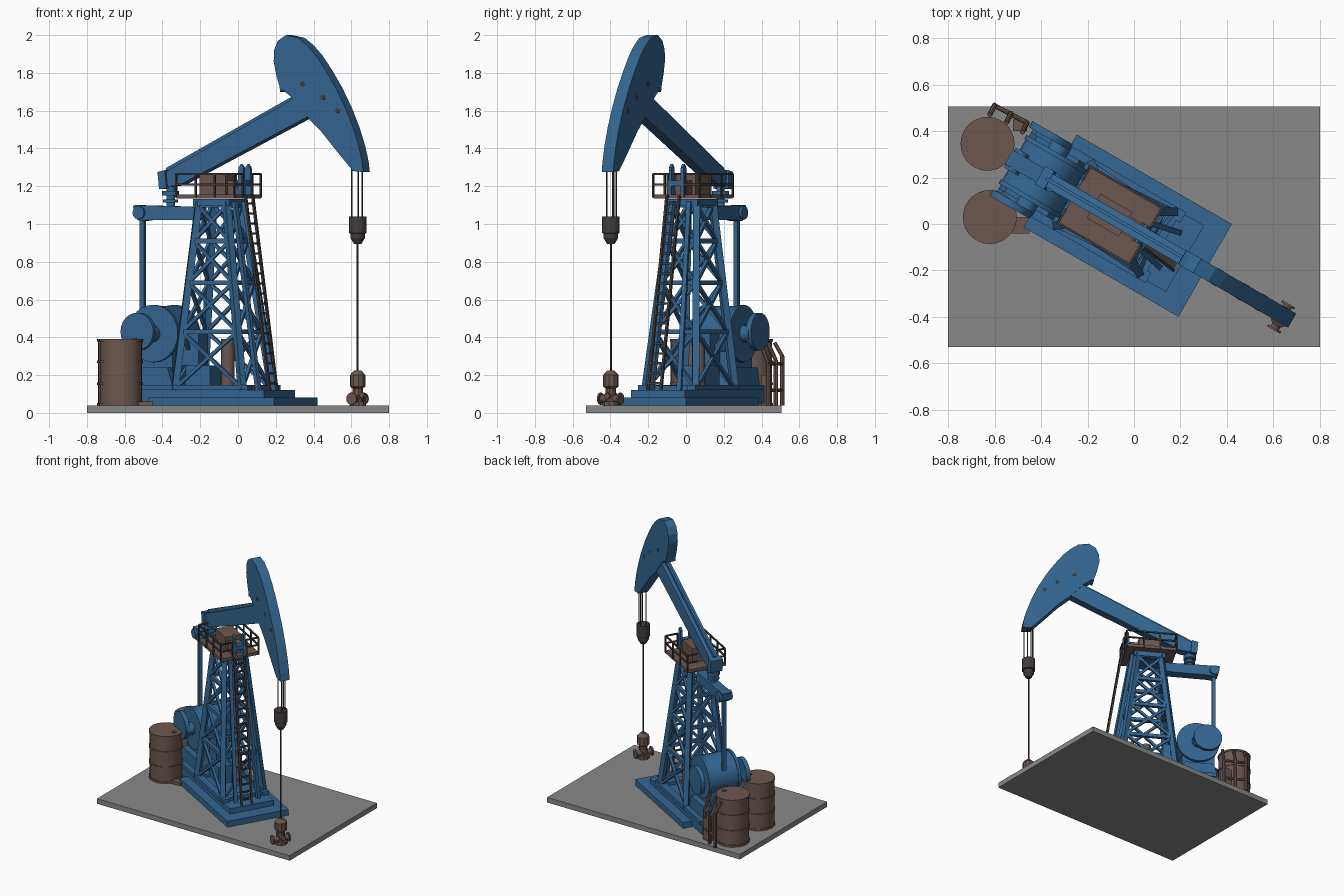
import bpy, bmesh, math
from mathutils import Matrix, Vector

if "Cube" in bpy.data.objects:
    bpy.data.objects.remove(bpy.data.objects["Cube"])

def mat(name, rgb):
    m = bpy.data.materials.new(name)
    m.diffuse_color = (*rgb, 1)
    m.use_nodes = True
    m.node_tree.nodes["Principled BSDF"].inputs["Base Color"].default_value = m.diffuse_color
    return m

BLUE = mat("blue paint", (0.035, 0.135, 0.29))
GREY = mat("concrete grey", (0.25, 0.25, 0.25))
BROWN = mat("rusty brown", (0.15, 0.095, 0.077))
DARK = mat("dark steel", (0.055, 0.047, 0.045))

# The pump's own frame: x runs along the beam, turned 30 degrees on the slab
RIG = Matrix.Translation((-0.01, -0.017, 0)) @ Matrix.Rotation(math.radians(-30), 4, 'Z')

class Part:
    """Collects simple solids into one named object."""
    def __init__(self, name, material, frame=RIG):
        self.name, self.material, self.frame, self.bm = name, material, frame, bmesh.new()

    def box(self, x0, x1, y0, y1, z0, z1):
        m = Matrix.Translation(((x0+x1)/2, (y0+y1)/2, (z0+z1)/2)) @ Matrix.Diagonal((x1-x0, y1-y0, z1-z0, 1))
        bmesh.ops.create_cube(self.bm, size=1, matrix=m)
        return self

    def bar(self, a, b, w, h=None):
        """Square bar between two points."""
        a, b = Vector(a), Vector(b)
        d = b - a
        m = Matrix.Translation((a+b)/2) @ d.to_track_quat('Z', 'Y').to_matrix().to_4x4()
        bmesh.ops.create_cube(self.bm, size=1, matrix=m @ Matrix.Diagonal((w, h or w, d.length, 1)))
        return self

    def rod(self, a, b, r1, r2=None, n=12):
        a, b = Vector(a), Vector(b)
        d = b - a
        m = Matrix.Translation((a+b)/2) @ d.to_track_quat('Z', 'Y').to_matrix().to_4x4()
        bmesh.ops.create_cone(self.bm, cap_ends=True, segments=n, radius1=r1,
                              radius2=r1 if r2 is None else r2, depth=d.length, matrix=m)
        return self

    def prism(self, pts, y0, y1):
        """Side profile (x, z) extruded across y."""
        f = self.bm.faces.new([self.bm.verts.new((x, y0, z)) for x, z in pts])
        g = bmesh.ops.extrude_face_region(self.bm, geom=[f])
        bmesh.ops.translate(self.bm, vec=(0, y1-y0, 0),
                            verts=[e for e in g['geom'] if isinstance(e, bmesh.types.BMVert)])
        return self

    def lathe(self, x, y, prof, n=24):
        """Stack of cone sections from (radius, z) pairs."""
        for (r1, z1), (r2, z2) in zip(prof, prof[1:]):
            if z2 > z1:
                self.rod((x, y, z1), (x, y, z2), r1, r2, n)
        return self

    def done(self, smooth=False):
        bmesh.ops.recalc_face_normals(self.bm, faces=self.bm.faces)
        me = bpy.data.meshes.new(self.name)
        self.bm.to_mesh(me)
        self.bm.free()
        ob = bpy.data.objects.new(self.name, me)
        ob.matrix_world = self.frame
        me.materials.append(self.material)
        bpy.context.collection.objects.link(ob)
        if smooth:
            for o in bpy.context.selected_objects:
                o.select_set(False)
            ob.select_set(True)
            bpy.context.view_layer.objects.active = ob
            bpy.ops.object.shade_smooth_by_angle(angle=math.radians(35))

WORLD = Matrix.Identity(4)

# Slab and stepped skid base
Part("ground_slab", GREY, WORLD).box(-0.8, 0.8, -0.53, 0.505, 0, 0.038).done()
base = Part("skid_base", BLUE).box(-0.405, 0.365, -0.23, 0.23, 0.038, 0.082)
base.box(-0.58, 0.265, -0.165, 0.165, 0.05, 0.122)
for s in (-1, 1):
    base.box(-0.56, 0.17, s*0.15-0.025, s*0.15+0.025, 0.12, 0.148)
base.box(0.10, 0.15, -0.17, 0.17, 0.12, 0.146).box(-0.31, -0.26, -0.17, 0.17, 0.12, 0.146)
base.done()

# Tower: four leaning legs with rings and cross braces
def leg(cx, cy, z):
    t = (z - 0.13) / 0.98
    u = (-0.285 + 0.10*t) if cx < 0 else (0.125 - 0.14*t)
    return Vector((u, cy*(0.152 - 0.077*t), z))

tower = Part("tower_frame", BLUE)
corners = [(-1, -1), (1, -1), (1, 1), (-1, 1)]
levels = [0.13, 0.43, 0.69, 0.91, 1.10]
for i, c in enumerate(corners):
    d = corners[(i+1) % 4]
    tower.bar(leg(*c, 0.12), leg(*c, 1.12), 0.036)
    for z0, z1 in zip(levels, levels[1:]):
        tower.bar(leg(*c, z0), leg(*d, z1), 0.018)
        tower.bar(leg(*d, z0), leg(*c, z1), 0.018)
        tower.bar(leg(*c, z1), leg(*d, z1), 0.024)
tower.box(-0.21, 0.01, -0.095, 0.095, 1.095, 1.132)
for s in (-1, 1):   # slim front struts
    tower.bar((0.02, s*0.05, 1.12), (0.185, s*0.085, 0.12), 0.024)
tower.done()

# Ladder up the front
ladder = Part("ladder", DARK)
lo, hi = Vector((0.245, -0.03, 0.12)), Vector((0.085, -0.01, 1.15))
side = Vector((0, 0.038, 0))
for s in (-1, 1):
    ladder.bar(lo + s*side, hi + s*side, 0.013)
for i in range(19):
    p = lo.lerp(hi, (i + 0.7) / 19.5)
    ladder.bar(p - side, p + side, 0.011)
ladder.done()

# Service platform with railings
X0, X1, W = -0.285, 0.07, 0.14
Part("platform_deck", BROWN).box(X0, X1, -W, W, 1.135, 1.157).done()
rail = Part("platform_railing", DARK)
for s in (-1, 1):
    for x in (X0, X0+0.12, X1-0.12, X1):
        rail.bar((x, s*W, 1.14), (x, s*W, 1.265), 0.01)
    for z in (1.21, 1.265):
        rail.bar((X0, s*W, z), (X1, s*W, z), 0.01)
        rail.bar((X1, s*W, z), (X1, s*0.05, z), 0.01)
        rail.bar((X0, s*W, z), (X0, s*0.07, z), 0.01)
    rail.bar((X1, s*0.05, 1.14), (X1, s*0.05, 1.265), 0.01)
rail.done()
Part("bearing_housing", BROWN).box(-0.19, -0.03, -0.06, 0.06, 1.157, 1.262).box(-0.03, 0.03, -0.04, 0.04, 1.157, 1.23).done()
saddle = Part("saddle_bracket", BLUE)
for s in (-1, 1):
    saddle.prism([(0.03, 1.157), (0.075, 1.157), (0.07, 1.30), (0.055, 1.318), (0.04, 1.30)], s*0.036-0.008, s*0.036+0.008)
saddle.box(0.035, 0.07, -0.04, 0.04, 1.2, 1.23).done()

# Walking beam
beam = Part("walking_beam", BLUE)
beam.prism([(-0.435, 1.265), (-0.425, 1.195), (-0.33, 1.205), (0.45, 1.565), (0.40, 1.68)], -0.032, 0.032)
beam.prism([(-0.455, 1.275), (-0.445, 1.185), (-0.40, 1.188), (-0.41, 1.285)], -0.045, 0.045)
beam.bar((-0.41, 0, 1.262), (0.37, 0, 1.645), 0.014, 0.075)
beam.done()

# Curved head
head = [(0.325, 2.0), (0.40, 1.985), (0.455, 1.945), (0.51, 1.89), (0.57, 1.81), (0.63, 1.72), (0.69, 1.61),
        (0.735, 1.51), (0.77, 1.41), (0.79, 1.33), (0.797, 1.275), (0.735, 1.28), (0.64, 1.38), (0.54, 1.49),
        (0.45, 1.57), (0.36, 1.67), (0.305, 1.71), (0.29, 1.70), (0.285, 1.73), (0.265, 1.79), (0.25, 1.86),
        (0.252, 1.92), (0.275, 1.97)]
Part("beam_head", BLUE).prism(head, -0.035, 0.035).done()
bolts = Part("head_holes", DARK)
for x, z in ((0.425, 1.74), (0.55, 1.67), (0.64, 1.60)):
    bolts.rod((x, -0.0365, z), (x, 0.0365, z), 0.014)
bolts.done()

# Hanger cables, carrier bar and polished rod
CX = 0.748
cable = Part("hanger_cables", DARK)
for dx, dy in ((-0.032, -0.015), (0.032, -0.015), (-0.012, 0.018), (0.012, 0.018)):
    cable.rod((CX+dx, dy, 1.0), (CX+dx, dy, 1.32), 0.0045, n=6)
cable.rod((CX, -0.008, 0.1), (CX, -0.008, 0.95), 0.0055, n=8)
cable.done()
Part("carrier_block", DARK).lathe(CX, -0.008, [(0.02, 0.895), (0.038, 0.925), (0.038, 0.95), (0.047, 0.952), (0.047, 1.04)], 12).done()

# Wellhead
well = Part("wellhead", BROWN)
well.lathe(CX, -0.008, [(0.045, 0.038), (0.045, 0.06), (0.028, 0.061), (0.028, 0.13), (0.042, 0.14), (0.042, 0.2), (0.018, 0.225)], 10)
well.rod((CX, -0.07, 0.075), (CX, 0.05, 0.075), 0.02).rod((CX-0.045, -0.008, 0.09), (CX+0.045, -0.008, 0.09), 0.017)
well.rod((CX, -0.075, 0.075), (CX, -0.065, 0.075), 0.032).rod((CX, 0.045, 0.075), (CX, 0.055, 0.075), 0.032)
well.done()

# Tail joint, equalizer and connecting rod
eq = Part("equalizer_arm", BLUE)
eq.prism([(-0.61, 1.095), (-0.60, 1.035), (-0.57, 1.015), (-0.53, 1.02), (-0.2, 1.02), (-0.2, 1.09), (-0.60, 1.10)], -0.035, 0.035)
eq.rod((-0.57, -0.05, 1.06), (-0.57, 0.05, 1.06), 0.035)
eq.rod((-0.40, 0, 1.09), (-0.40, 0, 1.2), 0.022)
eq.rod((-0.40, 0, 1.115), (-0.40, 0, 1.13), 0.04).rod((-0.40, 0, 1.15), (-0.40, 0, 1.175), 0.045)
eq.done()
Part("connecting_rod", BLUE).bar((-0.57, 0, 0.5), (-0.57, 0, 1.04), 0.026).done()

# Gear drum, crank discs and housing
gear = Part("gear_drum", BLUE)
gear.rod((-0.44, -0.115, 0.42), (-0.44, 0.115, 0.42), 0.145, n=28)
for s in (-1, 1):
    gear.rod((-0.44, s*0.10, 0.42), (-0.44, s*0.12, 0.42), 0.152, n=28)
    gear.rod((-0.44, s*0.12, 0.42), (-0.44, s*0.17, 0.42), 0.045, n=16)
    gear.rod((-0.50, s*0.155, 0.43), (-0.50, s*0.185, 0.43), 0.10, n=24)
gear.done(True)
house = Part("gear_housing", BLUE).box(-0.56, -0.33, -0.10, 0.10, 0.12, 0.36)
house.prism([(-0.58, 0.12), (-0.30, 0.12), (-0.34, 0.24), (-0.55, 0.24)], -0.14, 0.14)
house.box(-0.27, -0.12, -0.07, 0.07, 0.12, 0.25).box(-0.31, -0.2, -0.05, 0.05, 0.25, 0.42).done()
Part("motor", BROWN).rod((-0.08, 0.05, 0.12), (-0.08, 0.05, 0.39), 0.035).done(True)

# Oil drums
for i, (x, y) in enumerate(((-0.63, 0.345), (-0.62, 0.03))):
    b = Part(f"oil_drum_{i+1}", BROWN, WORLD)
    b.rod((x, y, 0.038), (x, y, 0.387), 0.111, n=28)
    for z in (0.045, 0.155, 0.27, 0.384):
        b.rod((x, y, z-0.007), (x, y, z+0.007), 0.116, n=28)
    b.rod((x+0.07, y, 0.385), (x+0.07, y, 0.396), 0.015)
    b.done(True)

# Pipe rack behind the drums
rack = Part("pipe_rack", BROWN, WORLD)
pts = [(-0.60, 0.51), (-0.53, 0.475), (-0.46, 0.435)]
for k, (x, y) in enumerate(pts):
    rack.rod((x, y, 0.038), (x, y, 0.30 - 0.02*k), 0.012, n=8)
    rack.rod((x, y, 0.30 - 0.02*k), (x-0.02, y-0.04, 0.37), 0.011, n=8)
for z in (0.12, 0.26):
    rack.rod((*pts[0], z), (*pts[2], z), 0.010, n=8)
rack.box(-0.52, -0.46, 0.40, 0.45, 0.038, 0.2)
rack.box(-0.53, -0.45, -0.04, 0.03, 0.038, 0.06)
rack.done()
